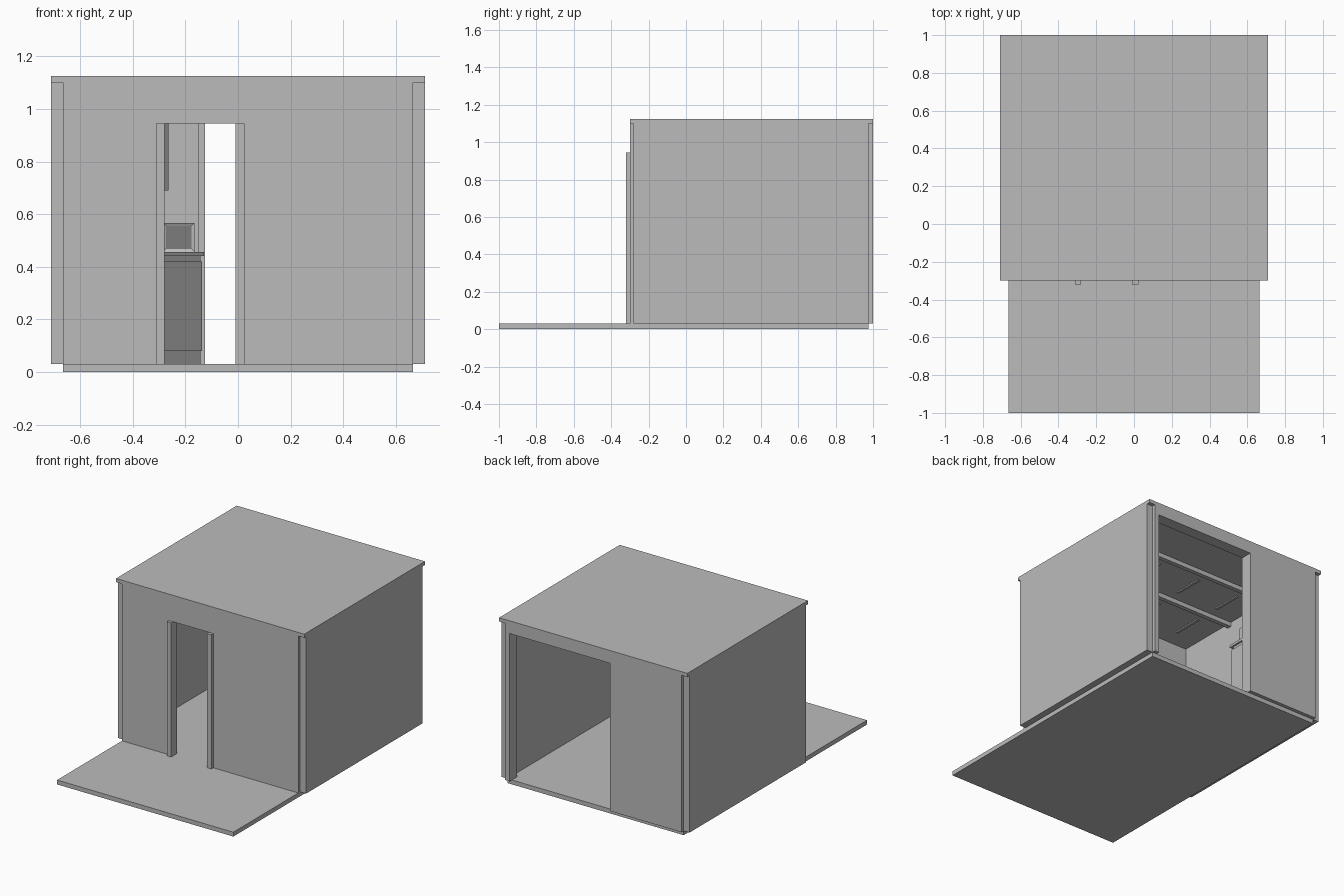
import bpy
import bmesh
from mathutils import Vector

cube = bpy.data.objects.get("Cube")
if cube:
    bpy.data.objects.remove(cube, do_unlink=True)


def make_material(name, value):
    mat = bpy.data.materials.new(name)
    mat.use_nodes = True
    colour = (value, value, value, 1)
    mat.diffuse_color = colour
    mat.node_tree.nodes["Principled BSDF"].inputs["Base Color"].default_value = colour
    return mat


GREY = make_material("plain grey", 0.5)
DARK = make_material("dark grey", 0.2)


def finish(name, bm, dark_front=False):
    mesh = bpy.data.meshes.new(name)
    bm.normal_update()
    mesh.materials.append(GREY)
    if dark_front:
        mesh.materials.append(DARK)
        for face in bm.faces:
            face.material_index = int(face.normal.y < -0.9)
    bm.to_mesh(mesh)
    bm.free()
    obj = bpy.data.objects.new(name, mesh)
    bpy.context.collection.objects.link(obj)
    return obj


def box(name, xs, ys, zs, dark_front=False, inset=0):
    """Box between bounds, with an optional recessed panel on its front."""
    bm = bmesh.new()
    bmesh.ops.create_cube(bm, size=1)
    bounds = (xs, ys, zs)
    for v in bm.verts:
        v.co = Vector([b[1] if c > 0 else b[0] for c, b in zip(v.co, bounds)])
    if inset:
        bm.normal_update()
        front = [f for f in bm.faces if f.normal.y < -0.9]
        bmesh.ops.inset_region(bm, faces=front, thickness=inset, depth=-0.006)
    return finish(name, bm, dark_front)


def wall_with_opening(name, half, ys, zs, opening, head):
    """Wall outline with a doorway reaching the floor, extruded along y."""
    low, high = zs
    left, right = opening
    outline = [(-half, low), (left, low), (left, head), (right, head),
               (right, low), (half, low), (half, high), (-half, high)]
    bm = bmesh.new()
    face = bm.faces.new([bm.verts.new((x, ys[0], z)) for x, z in outline])
    result = bmesh.ops.extrude_face_region(bm, geom=[face])
    moved = [g for g in result["geom"] if isinstance(g, bmesh.types.BMVert)]
    bmesh.ops.translate(bm, verts=moved, vec=(0, ys[1] - ys[0], 0))
    bmesh.ops.recalc_face_normals(bm, faces=bm.faces)
    return finish(name, bm)


FLOOR, CEILING, ROOF = 0.03, 1.1, 1.125
INNER, OUTER = 0.665, 0.71

# Shell
box("floor_slab", (-INNER, INNER), (-1, 0.975), (0, FLOOR))
box("roof", (-OUTER, OUTER), (-0.3, 1), (CEILING, ROOF))
box("left_wall", (INNER, OUTER), (-0.28, 0.975), (FLOOR, CEILING))
box("right_wall", (-OUTER, -INNER), (-0.28, 0.975), (FLOOR, CEILING))
wall_with_opening("front_wall", INNER, (-0.3, -0.28), (FLOOR, CEILING), (-0.28, -0.01), 0.945)
wall_with_opening("back_wall", INNER, (0.975, 1), (FLOOR, CEILING), (-0.125, 0.63), 1.038)

# Door posts and back opening frame
for side, xs in (("right", (-0.312, -0.28)), ("left", (-0.01, 0.024))):
    box("front_door_post_" + side, xs, (-0.32, -0.255), (FLOOR, 0.945))
for side, xs in (("right", (-0.15, -0.125)), ("left", (0.63, 0.655))):
    box("back_opening_post_" + side, xs, (0.92, 0.975), (FLOOR, 1.063))
box("back_opening_lintel", (-0.125, 0.63), (0.92, 0.975), (1.038, 1.063))

# Ceiling beams with thin light strips between them
for i, y in enumerate((0.15, 0.54)):
    box(f"ceiling_beam_{i}", (-INNER, INNER), (y - 0.015, y + 0.015), (1.07, CEILING))
    for j in range(4):
        x = -0.48 + j * 0.32
        box(f"ceiling_strip_{i}_{j}", (x - 0.008, x + 0.008), (y - 0.3, y - 0.09), (1.092, CEILING))

# Kitchen unit along the back wall
BACK = 0.975
box("cabinet_plinth", (-0.655, -0.143), (0.82, BACK), (FLOOR, 0.08), True)
box("cabinet_body", (-0.655, -0.136), (0.80, BACK), (0.08, 0.42), True)
box("cabinet_rail", (-0.655, -0.143), (0.81, BACK), (0.42, 0.44), True)
box("countertop", (-0.66, -0.13), (0.79, BACK), (0.44, 0.457), True)
box("counter_oven", (-0.285, -0.165), (0.84, 0.96), (0.457, 0.567), True, 0.016)
box("upper_cabinet", (-0.655, -0.265), (0.86, BACK), (0.69, 1.0), True)
